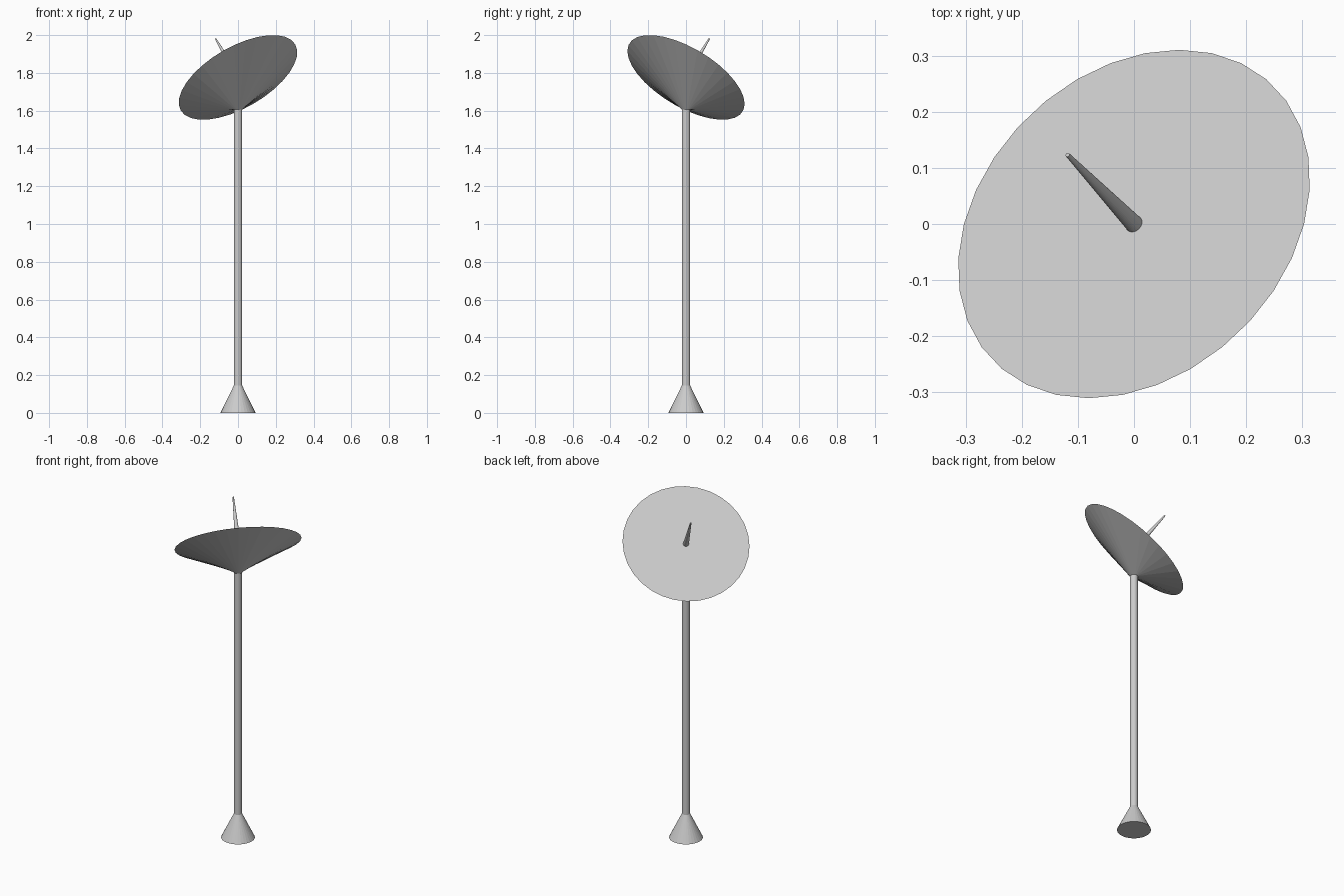
import bpy, bmesh
from math import sin, cos, pi, radians
from mathutils import Vector, Matrix

if "Cube" in bpy.data.objects:
    bpy.data.objects.remove(bpy.data.objects["Cube"])

SIDES = 32
TILT = Matrix.Rotation(radians(-30), 3, 'Y') @ Matrix.Rotation(radians(-27.5), 3, 'X')
LEVEL = Matrix.Identity(3)
DISH = Vector((0, 0, 1.776))


def loft(name, rings):
    """Capped skin through rings of (centre, radius, orientation)."""
    bm = bmesh.new()
    loops = []
    for centre, r, rot in rings:
        loops.append([bm.verts.new(Vector(centre) + rot @ Vector(
            (r * cos(2 * pi * i / SIDES), r * sin(2 * pi * i / SIDES), 0)))
            for i in range(SIDES)])
    for a, b in zip(loops, loops[1:]):
        for i in range(SIDES):
            j = (i + 1) % SIDES
            bm.faces.new((a[i], a[j], b[j], b[i]))
    bm.faces.new(loops[0][::-1])
    bm.faces.new(loops[-1])
    mesh = bpy.data.meshes.new(name)
    bm.to_mesh(mesh)
    bm.free()
    obj = bpy.data.objects.new(name, mesh)
    bpy.context.collection.objects.link(obj)
    return obj


# Flared foot and post
loft("post", [((0, 0, 0), 0.093, LEVEL),
              ((0, 0, 0.145), 0.022, LEVEL),
              ((0, 0, 1.605), 0.022, LEVEL)])

# Dish: from the level post top out to a tilted, flat-capped rim
loft("dish", [((0, 0, 1.605), 0.022, LEVEL), (DISH, 0.35, TILT)])

# Tapered antenna standing square to the dish face
loft("antenna", [(DISH, 0.016, TILT),
                 (DISH + TILT @ Vector((0, 0, 0.267)), 0.004, TILT)])
